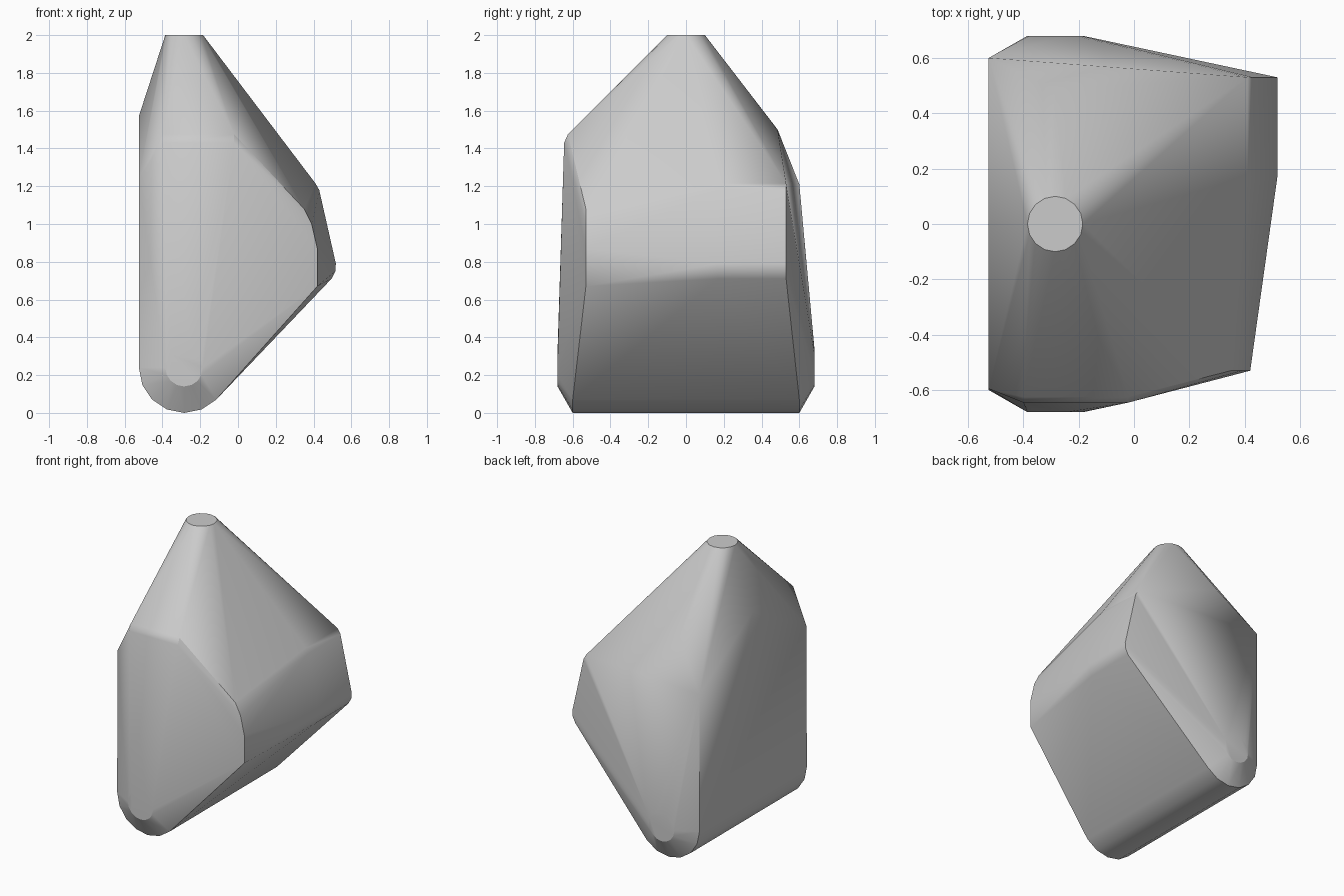
import bpy, bmesh, math

cube = bpy.data.objects.get("Cube")
if cube:
    bpy.data.objects.remove(cube, do_unlink=True)

AXIS = -0.285  # x of the upright axis
points = []


def ring(radius, height, level, upright):
    """Circle about the axis, lying flat (upright) or facing the front."""
    for i in range(16):
        a = math.tau * i / 16
        u, v = radius * math.cos(a), radius * math.sin(a)
        points.append((AXIS + u, v, height) if upright else (AXIS + u, level, height + v))


# Flat round tip and its flaring neck
ring(0.1, 2.0, 0, True)
points.append((-0.525, 0, 1.57))

# Rounded foot running front to back, with chamfered ends
for side in (-1, 1):
    ring(0.24, 0.24, 0.6 * side, False)
    ring(0.1, 0.24, 0.68 * side, False)

# Front shoulder, softened by a narrow second row
for x in (-0.4, -0.02):
    points += [(x, -0.645, 1.43), (x, -0.625, 1.475)]
points.append((-0.525, -0.595, 1.24))

# Back shoulder
points += [(-0.525, 0.6, 1.21), (AXIS, 0.485, 1.5)]

# Front end of the side bulge
for x, z in ((0.35, 1.08), (0.39, 1.0), (0.42, 0.87), (0.42, 0.67)):
    points.append((x, -0.53, z))

# Back end of the side bulge
for y in (0.17, 0.53):
    for x, z in ((0.41, 1.215), (0.43, 1.18), (0.518, 0.79), (0.515, 0.75), (0.495, 0.71)):
        points.append((x, y, z))

# Wrap the outline into one faceted stone
bm = bmesh.new()
for p in points:
    bm.verts.new(p)
hull = bmesh.ops.convex_hull(bm, input=bm.verts)
loose = [v for v in bm.verts if not v.link_faces]
bmesh.ops.delete(bm, geom=loose, context='VERTS')
bmesh.ops.dissolve_limit(bm, angle_limit=math.radians(1.5), verts=bm.verts, edges=bm.edges)
bmesh.ops.recalc_face_normals(bm, faces=bm.faces)
mesh = bpy.data.meshes.new("stone")
bm.to_mesh(mesh)
bm.free()

stone = bpy.data.objects.new("stone", mesh)
bpy.context.collection.objects.link(stone)

# Plain grey
grey = bpy.data.materials.new("plain grey")
grey.use_nodes = True
colour = (0.6, 0.6, 0.6, 1)
grey.diffuse_color = colour
grey.node_tree.nodes["Principled BSDF"].inputs["Base Color"].default_value = colour
mesh.materials.append(grey)

bpy.ops.object.select_all(action='DESELECT')
stone.select_set(True)
bpy.context.view_layer.objects.active = stone
bpy.ops.object.shade_smooth_by_angle(angle=math.radians(30))
